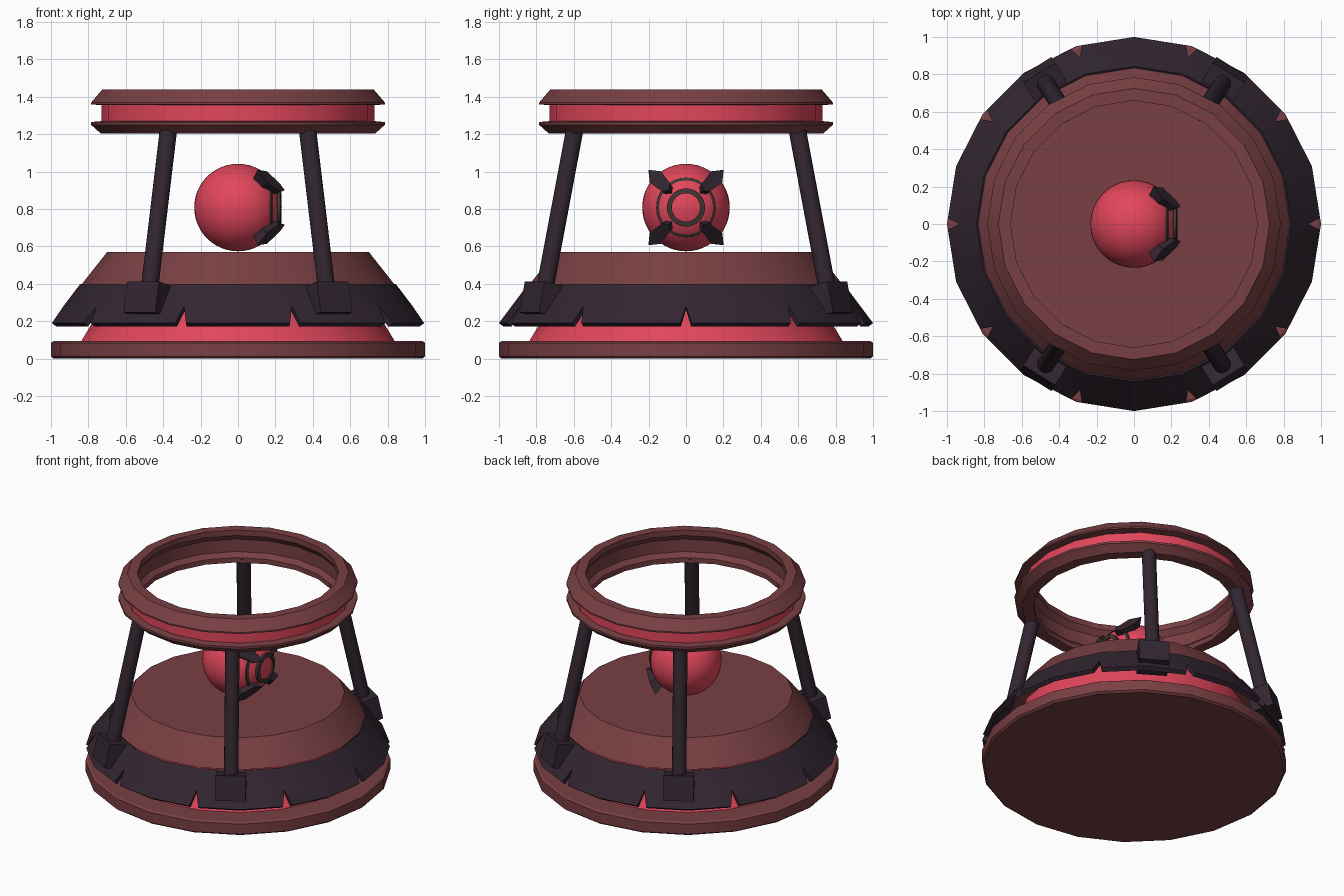
import bpy, bmesh, math
from mathutils import Matrix, Vector

if "Cube" in bpy.data.objects:
    bpy.data.objects.remove(bpy.data.objects["Cube"])

def material(name, rgb):
    m = bpy.data.materials.new(name)
    m.diffuse_color = (*rgb, 1)
    m.use_nodes = True
    m.node_tree.nodes["Principled BSDF"].inputs["Base Color"].default_value = m.diffuse_color
    return m

MAROON = material("maroon", (0.19, 0.05, 0.056))
RED = material("bright red", (0.76, 0.062, 0.105))
DARK = material("dark plum", (0.032, 0.019, 0.030))
GREY = material("eye ring grey", (0.045, 0.036, 0.034))

def finish(name, bm, mats, matrix=Matrix()):
    bmesh.ops.recalc_face_normals(bm, faces=bm.faces[:])
    bm.transform(matrix)
    me = bpy.data.meshes.new(name)
    bm.to_mesh(me)
    bm.free()
    for m in mats:
        me.materials.append(m)
    ob = bpy.data.objects.new(name, me)
    bpy.context.collection.objects.link(ob)
    return ob

def lathe(name, profile, mats, n=20, closed=False, picks=(), matrix=Matrix()):
    """Turn (radius, height) points round z; picks lists segments using material 1."""
    bm = bmesh.new()
    rings = [[bm.verts.new((r * math.cos(2 * math.pi * i / n), r * math.sin(2 * math.pi * i / n), z))
              for i in range(n)] for r, z in profile]
    for k in range(len(rings) if closed else len(rings) - 1):
        a, b = rings[k], rings[(k + 1) % len(rings)]
        for i in range(n):
            j = (i + 1) % n
            bm.faces.new((a[i], a[j], b[j], b[i])).material_index = int(k in picks)
    if not closed:
        bm.faces.new(rings[0])
        bm.faces.new(rings[-1])
    return finish(name, bm, mats, matrix)

# Base: floor disc, red core, sloped upper body
lathe("floor_disc", [(0.985, 0), (1, 0.012), (1, 0.085), (0.985, 0.094)], [MAROON])
lathe("red_core", [(0.84, 0.09), (0.78, 0.19), (0.75, 0.39)], [RED])
lathe("sloped_body", [(0.75, 0.36), (0.834, 0.40), (0.70, 0.57)], [MAROON])

# Dark skirt with a triangular notch at every second corner
N = 20
def at(r, z, i):
    a = 2 * math.pi * i / N
    return Vector((r * math.cos(a), r * math.sin(a), z))
bm = bmesh.new()
top = [bm.verts.new(at(0.843, 0.40, i)) for i in range(N)]
low = [bm.verts.new(at(0.934, 0.28, i) if i % 2 == 0 else at(1, 0.19, i)) for i in range(N)]
for i in range(N):
    j = (i + 1) % N
    even, odd = (i, j) if i % 2 == 0 else (j, i)
    lip = bm.verts.new(at(1, 0.19, even).lerp(at(1, 0.19, odd), 0.1))
    bm.faces.new((top[even], low[even], lip, low[odd], top[odd]))
skirt = finish("notched_skirt", bm, [DARK])
mod = skirt.modifiers.new("thickness", 'SOLIDIFY')
mod.thickness = 0.03
mod.offset = -1
bpy.context.view_layer.objects.active = skirt
bpy.ops.object.modifier_apply(modifier=mod.name)

# Four leaning posts with foot blocks
for k, (sx, sy) in enumerate([(1, 1), (-1, 1), (-1, -1), (1, -1)]):
    p0 = Vector((sx * 0.488, sy * 0.778, 0.25))
    p1 = Vector((sx * 0.370, sy * 0.592, 1.24))
    axis = (p1 - p0).normalized()
    out = Vector((p0.x, p0.y, 0)).normalized()
    side = axis.cross(out).normalized()
    out = side.cross(axis)
    rot = Matrix((out, side, axis)).transposed().to_4x4()
    bm = bmesh.new()
    bmesh.ops.create_cone(bm, cap_ends=True, segments=16, radius1=0.047, radius2=0.047,
                          depth=(p1 - p0).length)
    finish(f"post_{k + 1}", bm, [DARK], Matrix.Translation((p0 + p1) / 2) @ rot)
    bm = bmesh.new()
    bmesh.ops.create_cube(bm, size=1, matrix=Matrix.Diagonal((0.15, 0.20, 0.17, 1)))
    finish(f"foot_block_{k + 1}", bm, [DARK],
           Matrix.Translation((sx * 0.478, sy * 0.762, 0.314)) @ rot)

# Upper ring with a red band in its outer groove
lathe("upper_ring", [(0.735, 1.205), (0.785, 1.25), (0.785, 1.265), (0.73, 1.27), (0.73, 1.355),
                     (0.785, 1.36), (0.785, 1.37), (0.725, 1.44), (0.66, 1.44), (0.66, 1.40),
                     (0.69, 1.36), (0.69, 1.27), (0.66, 1.24), (0.66, 1.205)],
      [MAROON, RED], closed=True, picks=(3,))

# Floating orb
C = Matrix.Translation((0, 0, 0.808))
bm = bmesh.new()
bmesh.ops.create_uvsphere(bm, u_segments=40, v_segments=24, radius=0.234)
finish("orb", bm, [RED], C)

# Eye rings on the right (+x) side of the orb
to_x = C @ Matrix.Rotation(math.pi / 2, 4, 'Y')
lathe("outer_eye_ring", [(0.145, 0.165), (0.160, 0.165), (0.160, 0.178), (0.145, 0.188)],
      [GREY], n=32, closed=True, matrix=to_x)
lathe("inner_eye_ring", [(0.076, 0.19), (0.102, 0.19), (0.102, 0.226), (0.076, 0.232)],
      [GREY], n=32, closed=True, matrix=to_x)

# Four pointed claws gripping the eye: (x, distance from axis, half width)
for k in range(4):
    bm = bmesh.new()
    outer = [(0.25, 0.130, 0.0), (0.225, 0.150, 0.03), (0.155, 0.232, 0.042), (0.105, 0.285, 0.0),
             (0.155, 0.232, -0.042), (0.225, 0.150, -0.03)]
    a = [bm.verts.new((x, w, d)) for x, d, w in outer]
    b = [bm.verts.new((x * 0.75, w * 0.8, d * 0.75)) for x, d, w in outer]
    bm.faces.new(a)
    bm.faces.new(b)
    for i in range(6):
        j = (i + 1) % 6
        bm.faces.new((a[i], a[j], b[j], b[i]))
    finish(f"claw_{k + 1}", bm, [DARK], C @ Matrix.Rotation(math.pi / 4 + k * math.pi / 2, 4, 'X'))

# Smooth round walls, keep hard edges
bpy.ops.object.select_all(action='SELECT')
bpy.ops.object.shade_smooth_by_angle(angle=math.radians(25))
